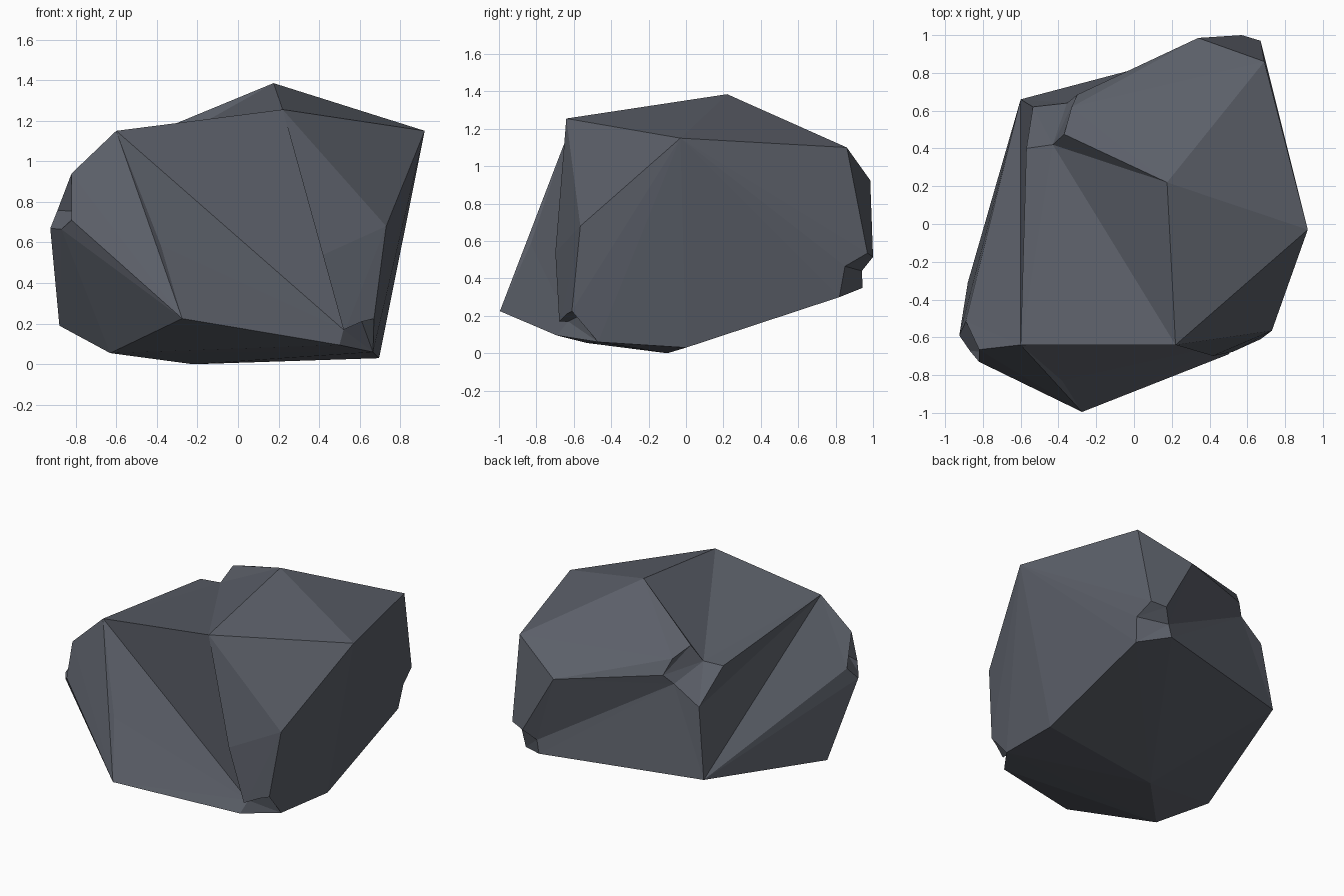
import bpy, bmesh
from mathutils import Vector

if "Cube" in bpy.data.objects:
    bpy.data.objects.remove(bpy.data.objects["Cube"])

# Corner points of the boulder, grouped by region
P = {
    # crown
    "A": (-.60, -.64, 1.15), "B": (.22, -.64, 1.255), "C": (.175, .22, 1.385),
    "D": (.92, -.03, 1.15), "R": (.69, .86, 1.10), "S": (.34, .985, .925),
    # front and base
    "E": (.73, -.565, .68), "F": (.695, 0, .03), "Q": (-.38, -.83, .585),
    "G": (-.275, -.995, .225), "H": (-.63, -.53, .055), "I": (-.22, -.1, 0),
    "J": (-.88, -.31, .19), "T": (-.60, .66, .346),
    # left chip
    "L1": (-.925, -.59, .67), "L2": (-.87, -.67, .665), "L3": (-.82, -.73, .71),
    "L4": (-.785, -.68, .755), "L5": (-.82, -.665, .94), "L6": (-.89, -.515, .757),
    # hollow at the upper back left
    "N1": (-.57, .40, 1.04), "N2": (-.43, .42, 1.044), "N3": (-.37, .475, 1.16),
    "N4": (-.33, .62, 1.11), "N5": (-.30, .685, 1.01), "N6": (-.355, .64, .947),
    "V": (-.535, .62, .823),
    # back chip
    "K0": (.67, .97, .535), "K1": (.57, 1.0, .515), "K2": (.50, .94, .44),
    "K3": (.48, .945, .35), "K4": (.67, .82, .30), "K5": (.69, .85, .465),
    # front right chip
    "a": (.67, -.61, .225), "b": (.61, -.55, .21), "c": (.52, -.63, .17),
    "d": (.50, -.69, .095), "e": (.665, -.47, .06),
}

# Chisel cuts: corners on the rock, and the outward directions each is swept along
UP_LEFT = (-.25, .1, .3)
CUTS = [
    ("A B C N3 N2 N1", [UP_LEFT]),                              # sunken top
    ("N1 N2 N3 N4 N5 N6 V", [UP_LEFT]),                         # hollow
    ("A N1 V T L6 L5", [UP_LEFT]),                              # left valley
    ("S K1 N5 N6 K2 K3 T V", [UP_LEFT, (0, .2, 0)]),            # back valley
    ("K0 K1 K2 K3 K4 K5", [(.2, .2, -.1), (0, .2, 0)]),         # back chip
    ("a b c d e", [(.2, -.2, -.1), (0, -.2, 0)]),               # front right chip
    ("L1 L2 L3 L4 L5 L6", [(-.2, -.15, 0)]),                    # left chip
    ("A B c d G Q", [(0, -.3, 0)]),                             # front valley
]


def hull(name, points):
    bm = bmesh.new()
    for p in points:
        bm.verts.new(p)
    res = bmesh.ops.convex_hull(bm, input=bm.verts[:])
    loose = [v for v in bm.verts if not v.link_faces]
    bmesh.ops.delete(bm, geom=loose, context='VERTS')
    bmesh.ops.recalc_face_normals(bm, faces=bm.faces[:])
    mesh = bpy.data.meshes.new(name)
    bm.to_mesh(mesh)
    bm.free()
    ob = bpy.data.objects.new(name, mesh)
    bpy.context.collection.objects.link(ob)
    return ob


# Boulder body
rock = hull("boulder", P.values())
stone = bpy.data.materials.new("slate grey stone")
stone.diffuse_color = (.105, .115, .14, 1)
stone.use_nodes = True
stone.node_tree.nodes["Principled BSDF"].inputs["Base Color"].default_value = stone.diffuse_color
rock.data.materials.append(stone)

# Cut every valley and chip, then remove the cutter
bpy.context.view_layer.objects.active = rock
for names, sweeps in CUTS:
    base = [Vector(P[n]) for n in names.split()]
    cutter = hull("cutter", base + [p + Vector(s) for s in sweeps for p in base])
    cutter.hide_render = True
    mod = rock.modifiers.new("chisel", 'BOOLEAN')
    mod.operation = 'DIFFERENCE'
    mod.solver = 'EXACT'
    mod.object = cutter
    bpy.ops.object.modifier_apply(modifier=mod.name)
    bpy.data.objects.remove(cutter)

# Tidy up doubled corners, keep facets flat
bm = bmesh.new()
bm.from_mesh(rock.data)
bmesh.ops.remove_doubles(bm, verts=bm.verts[:], dist=.002)
for f in bm.faces:
    f.smooth = False
    f.material_index = 0
bm.to_mesh(rock.data)
bm.free()
